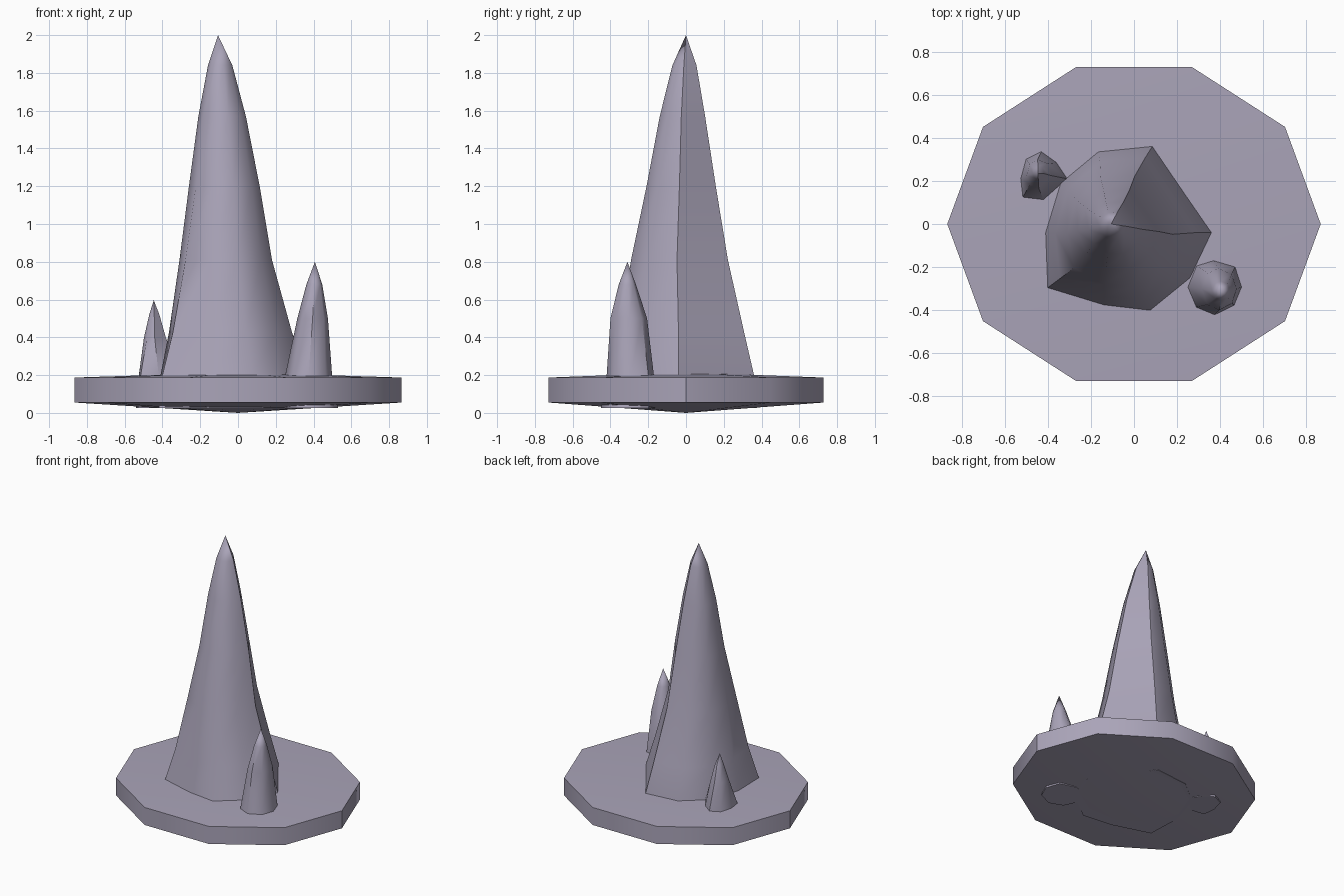
import bpy, bmesh, math

if "Cube" in bpy.data.objects:
    bpy.data.objects.remove(bpy.data.objects["Cube"])

stone = bpy.data.materials.new("purple_grey_stone")
stone.diffuse_color = (0.40, 0.37, 0.48, 1)
stone.use_nodes = True
stone.node_tree.nodes["Principled BSDF"].inputs["Base Color"].default_value = stone.diffuse_color


def finish(name, bm, angle):
    bmesh.ops.recalc_face_normals(bm, faces=bm.faces)
    mesh = bpy.data.meshes.new(name)
    bm.to_mesh(mesh)
    bm.free()
    mesh.materials.append(stone)
    obj = bpy.data.objects.new(name, mesh)
    bpy.context.collection.objects.link(obj)
    bpy.ops.object.select_all(action='DESELECT')
    obj.select_set(True)
    bpy.context.view_layer.objects.active = obj
    bpy.ops.object.shade_smooth_by_angle(angle=math.radians(angle))


def bridge(bm, a, b):
    n = len(a)
    for i in range(n):
        j = (i + 1) % n
        bm.faces.new((a[i], a[j], b[j], b[i]))


def fan(bm, ring, point):
    tip = bm.verts.new(point)
    for i in range(len(ring)):
        bm.faces.new((ring[i], ring[(i + 1) % len(ring)], tip))


def spike(name, outline, levels, tip, angle):
    """Stack the foot outline, fitted to (z, x0, x1, y0, y1) boxes, rounding it upwards."""
    bm = bmesh.new()
    xs, ys = [p[0] for p in outline], [p[1] for p in outline]
    unit = [(2 * (x - min(xs)) / (max(xs) - min(xs)) - 1,
             2 * (y - min(ys)) / (max(ys) - min(ys)) - 1) for x, y in outline]
    rings = []
    for z, x0, x1, y0, y1 in levels:
        t = min(1, max(0, (z - 0.2) / (tip[2] - 0.2) * 1.8))
        ring = []
        for u, v in unit:
            r = math.hypot(u, v)
            k = 1 - t + t / r
            ring.append(bm.verts.new(((x0 + x1) / 2 + u * k * (x1 - x0) / 2,
                                      (y0 + y1) / 2 + v * k * (y1 - y0) / 2, z)))
        rings.append(ring)
    for a, b in zip(rings, rings[1:]):
        bridge(bm, a, b)
    bm.faces.new(rings[0])
    fan(bm, rings[-1], tip)
    finish(name, bm, angle)


# Ten-sided slab with shallow conical top and underside
bm = bmesh.new()
rims = [[bm.verts.new((0.866 * math.cos(i * math.pi / 5), 0.766 * math.sin(i * math.pi / 5), z))
         for i in range(10)] for z in (0.055, 0.187)]
bridge(bm, *rims)
fan(bm, rims[0], (0, 0, 0.0))
fan(bm, rims[1], (0, 0, 0.215))
finish("base_slab", bm, 38)

# Tall leaning spike with an irregular foot
spike("main_spike",
      [(0.36, -0.04), (0.085, 0.36), (-0.165, 0.335), (-0.34, 0.19), (-0.41, -0.04),
       (-0.40, -0.295), (-0.14, -0.375), (0.075, -0.40), (0.26, -0.25)],
      [(0.025, -0.43, 0.40, -0.43, 0.375), (0.2, -0.41, 0.36, -0.40, 0.36),
       (0.43, -0.365, 0.285, -0.355, 0.31), (0.81, -0.31, 0.18, -0.296, 0.228),
       (1.2, -0.26, 0.115, -0.215, 0.165), (1.57, -0.21, 0.042, -0.143, 0.106),
       (1.84, -0.159, -0.03, -0.074, 0.058)],
      (-0.106, 0, 2.0), 50)

# Small spike at the front right
spike("front_spike",
      [(0.50, -0.29), (0.47, -0.195), (0.37, -0.165), (0.29, -0.19),
       (0.25, -0.29), (0.29, -0.385), (0.375, -0.42), (0.465, -0.375)],
      [(0.025, 0.235, 0.53, -0.45, -0.165), (0.2, 0.25, 0.498, -0.42, -0.17),
       (0.5, 0.314, 0.476, -0.40, -0.206), (0.68, 0.362, 0.446, -0.356, -0.265)],
      (0.407, -0.31, 0.8), 50)

# Smaller spike at the back left
spike("back_spike",
      [(-0.31, 0.21), (-0.36, 0.285), (-0.43, 0.335), (-0.50, 0.30),
       (-0.525, 0.21), (-0.515, 0.125), (-0.42, 0.113)],
      [(0.025, -0.54, -0.30, 0.10, 0.345), (0.2, -0.525, -0.31, 0.113, 0.335),
       (0.40, -0.498, -0.382, 0.165, 0.30), (0.52, -0.470, -0.416, 0.205, 0.27)],
      (-0.446, 0.235, 0.597), 50)
